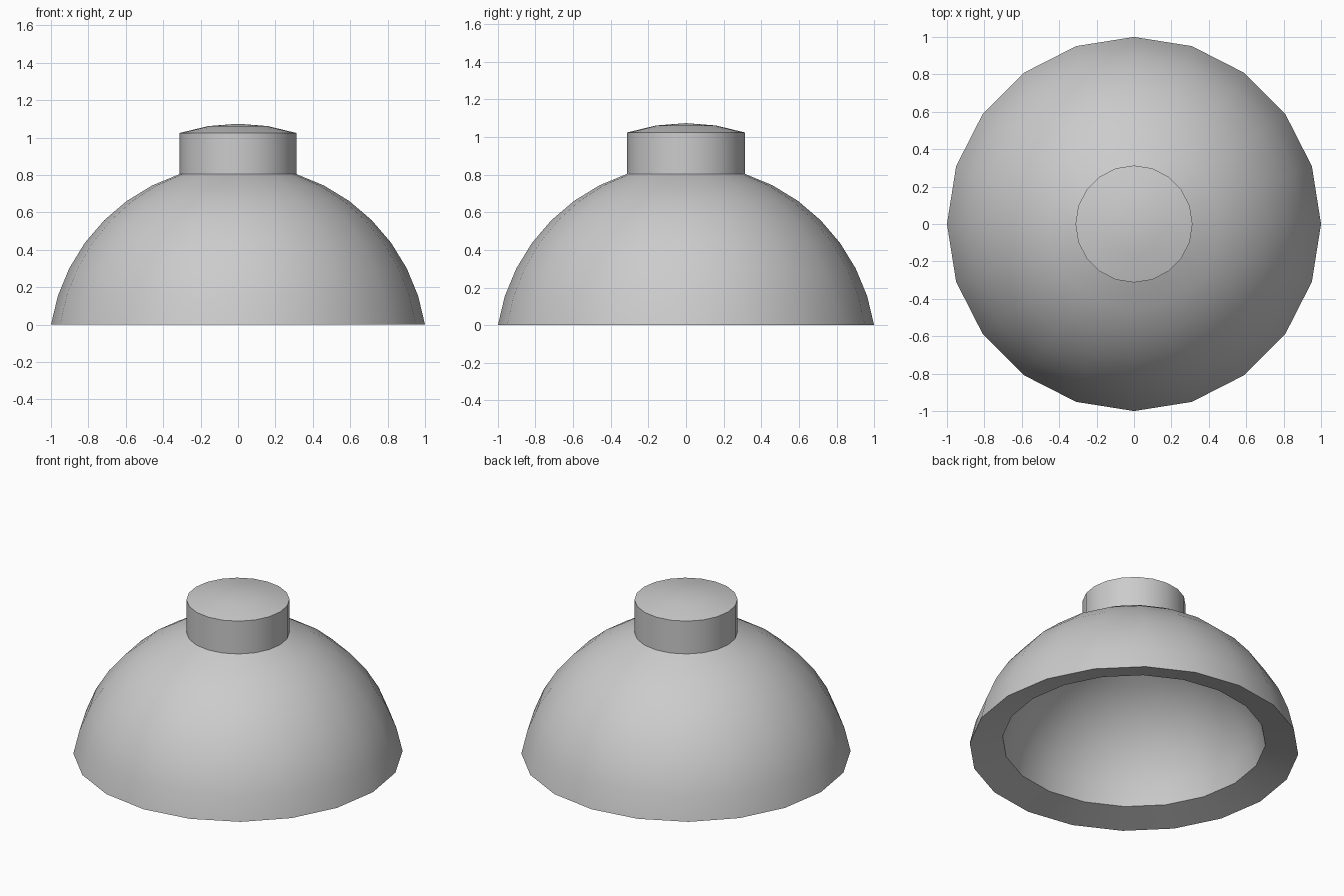
import bpy, bmesh, math

if "Cube" in bpy.data.objects:
    bpy.data.objects.remove(bpy.data.objects["Cube"])

SIDES = 20
STEP = math.radians(9)      # ring spacing of the spherical profile
RADIUS = 1 / math.cos(STEP)  # the rim is the first ring above the equator
BASE = -RADIUS * math.sin(STEP)


def arc(centre_z, rings):
    """Profile points (r, z) on the sphere, given ring numbers up from the equator."""
    return [(RADIUS * math.cos(i * STEP), centre_z + RADIUS * math.sin(i * STEP)) for i in rings]


def lathe(name, profile):
    """Spin a profile that starts and ends on the axis into a closed solid."""
    bm = bmesh.new()
    rings = []
    for r, z in profile:
        if r < 1e-4:
            rings.append([bm.verts.new((0, 0, z))])
        else:
            rings.append([bm.verts.new((r * math.cos(2 * math.pi * k / SIDES),
                                        r * math.sin(2 * math.pi * k / SIDES), z))
                          for k in range(SIDES)])
    for a, b in zip(rings, rings[1:]):
        for k in range(SIDES):
            n = (k + 1) % SIDES
            corners = [a[k % len(a)], a[n % len(a)], b[n % len(b)], b[k % len(b)]]
            bm.faces.new(list(dict.fromkeys(corners)))
    bmesh.ops.recalc_face_normals(bm, faces=bm.faces)
    mesh = bpy.data.meshes.new(name)
    bm.to_mesh(mesh)
    bm.free()
    obj = bpy.data.objects.new(name, mesh)
    bpy.context.collection.objects.link(obj)
    bpy.ops.object.select_all(action='DESELECT')
    obj.select_set(True)
    bpy.context.view_layer.objects.active = obj
    bpy.ops.object.shade_smooth_by_angle(angle=math.radians(30))
    return obj


# Outer dome, raised neck and domed cap
outer = arc(BASE, range(1, 9)) + arc(BASE + 0.22, range(8, 11))
# Hollow: the same shape at 80 %, lifted so the rim slopes inward
inner = [(r * 0.8, z * 0.8 + 0.055) for r, z in reversed(outer)]
lathe("dome_shell_with_knob", inner + outer)
